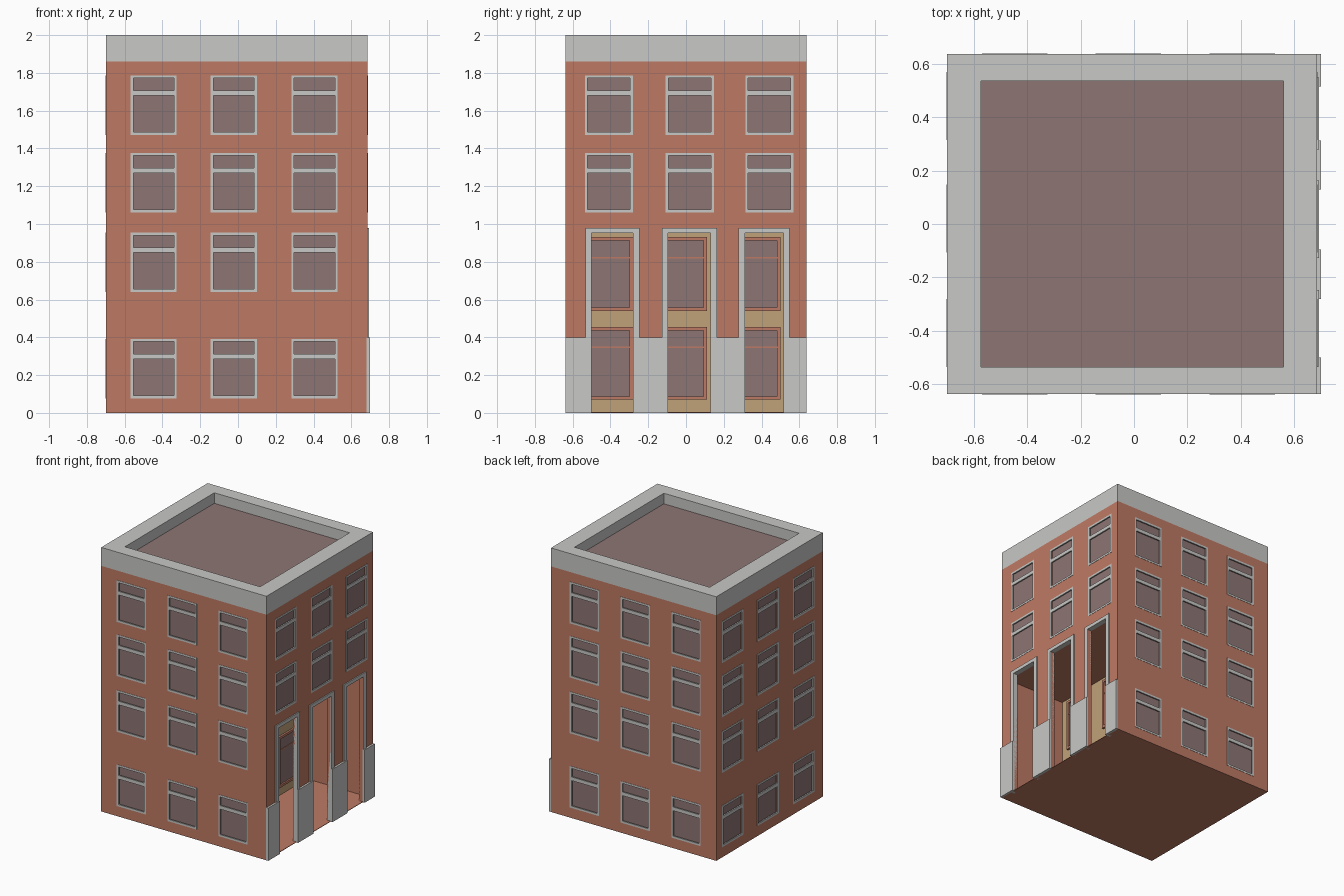
import bpy, bmesh, math
from mathutils import Matrix, Vector

if "Cube" in bpy.data.objects:
    bpy.data.objects.remove(bpy.data.objects["Cube"])


def material(name, rgb):
    m = bpy.data.materials.new(name)
    m.use_nodes = True
    m.diffuse_color = (*rgb, 1)
    m.node_tree.nodes["Principled BSDF"].inputs["Base Color"].default_value = (*rgb, 1)
    return m


BRICK = material("brick_red", (0.515, 0.195, 0.127))
STONE = material("pale_stone", (0.58, 0.58, 0.57))
GLASS = material("mauve_glass", (0.27, 0.181, 0.174))
TAN = material("tan_panel", (0.53, 0.365, 0.195))


def boxes(name, mat, spans, place=Matrix()):
    """One object made of boxes, each given as x, y and z ranges."""
    bm = bmesh.new()
    for span in spans:
        lo, hi = (Vector(c) for c in zip(*span))
        m = place @ Matrix.Translation((lo + hi) / 2) @ Matrix.Diagonal((*(hi - lo), 1))
        bmesh.ops.create_cube(bm, size=1, matrix=m)
    mesh = bpy.data.meshes.new(name)
    bm.to_mesh(mesh)
    bm.free()
    mesh.materials.append(mat)
    ob = bpy.data.objects.new(name, mesh)
    bpy.context.collection.objects.link(ob)
    return ob


def cut(target, cutters):
    """Subtract the cutters, bake the result and drop the cutters."""
    for c in cutters:
        c.hide_render = True
        mod = target.modifiers.new("cut", 'BOOLEAN')
        mod.object = c
        mod.solver = 'EXACT'
    dg = bpy.context.evaluated_depsgraph_get()
    mesh = bpy.data.meshes.new_from_object(target.evaluated_get(dg))
    target.modifiers.clear()
    target.data = mesh
    for c in cutters:
        bpy.data.objects.remove(c)


def frame(u0, u1, z0, z1, t, front, back):
    """Four bars around a rectangle in the wall plane."""
    d = (front, back)
    return [((u0, u0 + t), d, (z0, z1)), ((u1 - t, u1), d, (z0, z1)),
            ((u0 + t, u1 - t), d, (z0, z0 + t)), ((u0 + t, u1 - t), d, (z1 - t, z1))]


X0, X1, Y0, Y1 = -0.70, 0.685, -0.637, 0.637
EAVES, TOP = 1.86, 2.0
LOBBY_X, LOBBY_Y, LOBBY_TOP = 0.15, 0.60, 0.957
ROWS = [0.077, 0.64, 1.062, 1.472]
WIN_H, DEPTH = 0.315, 0.025
DOORS = [(-0.50, -0.28), (-0.095, 0.13), (0.312, 0.515)]

# Brick body
body = boxes("brick_walls", BRICK, [((X0, X1), (Y0, Y1), (0, EAVES))])
cutters = []

# Windows: each wall has local x along it, y going inward and z up
long_side, short_side = [-0.447, -0.022, 0.405], [-0.408, 0.02, 0.442]
walls = [("front", 0, (0, Y0, 0), long_side, 0.245, ROWS),
         ("right", 90, (X1, 0, 0), short_side, 0.255, ROWS[2:]),
         ("back", 180, (0, Y1, 0), [-u for u in long_side], 0.245, ROWS),
         ("left", -90, (X0, 0, 0), [-u for u in short_side], 0.255, ROWS)]
for side, angle, origin, centres, width, rows in walls:
    place = Matrix.Translation(origin) @ Matrix.Rotation(math.radians(angle), 4, 'Z')
    holes, panes, frames = [], [], []
    for u in centres:
        for z in rows:
            u0, u1, z1 = u - width / 2, u + width / 2, z + WIN_H
            holes.append(((u0, u1), (-0.05, DEPTH), (z, z1)))
            panes.append(((u0, u1), (DEPTH - 0.003, DEPTH), (z, z1)))
            frames += frame(u0, u1, z, z1, 0.015, -0.002, 0.008)
            frames.append(((u0 + 0.015, u1 - 0.015), (-0.002, 0.008), (z + 0.208, z + 0.235)))
    cutters.append(boxes(side + "_hole_cutter", BRICK, holes, place))
    boxes(side + "_window_glass", GLASS, panes, place)
    boxes(side + "_window_frames", STONE, frames, place)

# Lobby hollow and its three tall openings
cutters.append(boxes("lobby_cutter", BRICK,
                     [((LOBBY_X, X1 - 0.03), (-LOBBY_Y, LOBBY_Y), (0.004, LOBBY_TOP))]))
cutters.append(boxes("door_cutter", BRICK,
                     [((X1 - 0.06, X1 + 0.1), d, (0.004, LOBBY_TOP - 0.002)) for d in DOORS]))
cut(body, cutters)

# Lobby back wall with two rows of brick-framed windows
boxes("lobby_panel", TAN, [((LOBBY_X, LOBBY_X + 0.008), (-LOBBY_Y, LOBBY_Y), (0.004, LOBBY_TOP))])
panes, frames = [], []
place = Matrix.Translation((LOBBY_X + 0.008, 0, 0)) @ Matrix.Rotation(math.radians(90), 4, 'Z')
for u1 in (-0.28, 0.11, 0.50):
    for z0, z1 in ((0.07, 0.455), (0.54, 0.93)):
        u0 = u1 - 0.255
        panes.append(((u0, u1), (-0.004, 0), (z0, z1)))
        frames += frame(u0, u1, z0, z1, 0.018, -0.015, 0)
        frames.append(((u0, u1), (-0.008, 0), (z1 - 0.112, z1 - 0.104)))
boxes("lobby_window_glass", GLASS, panes, place)
boxes("lobby_window_frames", BRICK, frames, place)

# Stone surrounds of the openings
surrounds = []
for a, b in DOORS:
    depth = (X1 - 0.03, X1 + 0.008)
    surrounds += [(depth, (a - 0.033, a), (0, 0.98)), (depth, (b, b + 0.033), (0, 0.98)),
                  (depth, (a, b), (LOBBY_TOP - 0.004, 0.98))]
boxes("door_surrounds", STONE, surrounds)

# Stone plinth between the openings
edges = [Y0] + [y for d in DOORS for y in d] + [Y1]
boxes("plinth", STONE, [((X1 - 0.004, 0.70), (a, b), (0, 0.4))
                        for a, b in zip(edges[::2], edges[1::2])])

# Parapet ring and sunken roof
rx0, rx1, ry = -0.573, 0.56, 0.535
parapet = boxes("parapet", STONE, [((X0, X1), (Y0, Y1), (EAVES, TOP))])
cut(parapet, [boxes("roof_cutter", STONE, [((rx0, rx1), (-ry, ry), (EAVES - 0.1, TOP + 0.1))])])
boxes("roof", GLASS, [((rx0, rx1), (-ry, ry), (EAVES, 1.92))])
